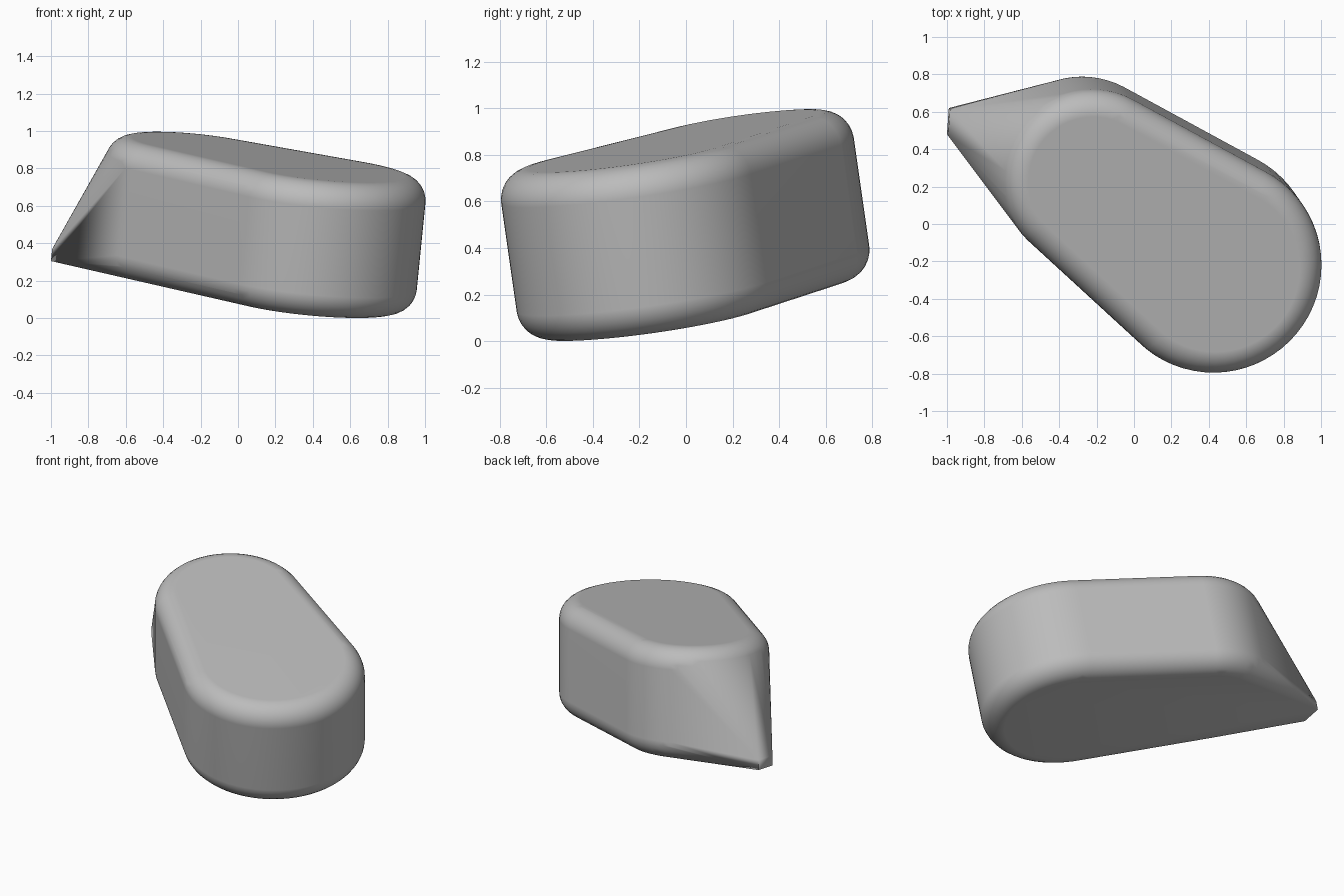
import bpy
import bmesh
import math
from mathutils import Vector, Matrix

cube = bpy.data.objects.get("Cube")
if cube:
    bpy.data.objects.remove(cube, do_unlink=True)

# Leaning frame shared by the top and bottom faces
SLOPE_X, SLOPE_Y = -0.1, 0.143
NORMAL = Vector((-SLOPE_X, -SLOPE_Y, 1)).normalized()
TURN = Vector((0, 0, 1)).rotation_difference(NORMAL).to_matrix().to_4x4()
TOP, BOTTOM = 0.88, 0.136
THICKNESS = (TOP - BOTTOM) * NORMAL.z
FILLET = 0.13
SEGMENTS, STEPS = 64, 7


def on_plane(x, y, level):
    return Vector((x, y, level + SLOPE_X * x + SLOPE_Y * y))


def rounded_disc(bm, x, y, radius):
    """Points of a round end with filleted rims, hung below the top face."""
    place = Matrix.Translation(on_plane(x, y, TOP)) @ TURN
    for rim, side in ((-FILLET, 1), (FILLET - THICKNESS, -1)):
        for step in range(STEPS + 1):
            a = math.pi / 2 * step / STEPS
            r = radius - FILLET + FILLET * math.cos(a)
            z = rim + side * FILLET * math.sin(a)
            for i in range(SEGMENTS):
                t = 2 * math.pi * i / SEGMENTS
                bm.verts.new(place @ Vector((r * math.cos(t), r * math.sin(t), z)))


bm = bmesh.new()

# Large and small round ends
rounded_disc(bm, 0.443, -0.243, 0.575)
rounded_disc(bm, -0.222, 0.232, 0.475)

# Narrow blunt tip, level with the bottom face
for x, y in ((-1.0, 0.48), (-0.99, 0.62)):
    base = on_plane(x, y, BOTTOM)
    bm.verts.new(base)
    bm.verts.new(base + NORMAL * 0.065)

# Wrap one taut skin around the ends and the tip
hull = bmesh.ops.convex_hull(bm, input=bm.verts[:])
bmesh.ops.delete(bm, geom=[v for v in bm.verts if not v.link_faces], context='VERTS')
bmesh.ops.dissolve_limit(bm, angle_limit=math.radians(0.5),
                         verts=bm.verts[:], edges=bm.edges[:])
bmesh.ops.recalc_face_normals(bm, faces=bm.faces[:])

mesh = bpy.data.meshes.new("rounded_wedge_body")
bm.to_mesh(mesh)
bm.free()
body = bpy.data.objects.new("rounded_wedge_body", mesh)
bpy.context.collection.objects.link(body)

# Plain grey finish
grey = bpy.data.materials.new("plain_grey")
grey.use_nodes = True
colour = (0.5, 0.5, 0.5, 1)
grey.diffuse_color = colour
grey.node_tree.nodes["Principled BSDF"].inputs["Base Color"].default_value = colour
mesh.materials.append(grey)

# Smooth fillets, crisp tip, flat large faces
bpy.ops.object.select_all(action='DESELECT')
body.select_set(True)
bpy.context.view_layer.objects.active = body
bpy.ops.object.shade_smooth_by_angle(angle=math.radians(30))
weighted = body.modifiers.new("flat_faces", 'WEIGHTED_NORMAL')
weighted.keep_sharp = True
